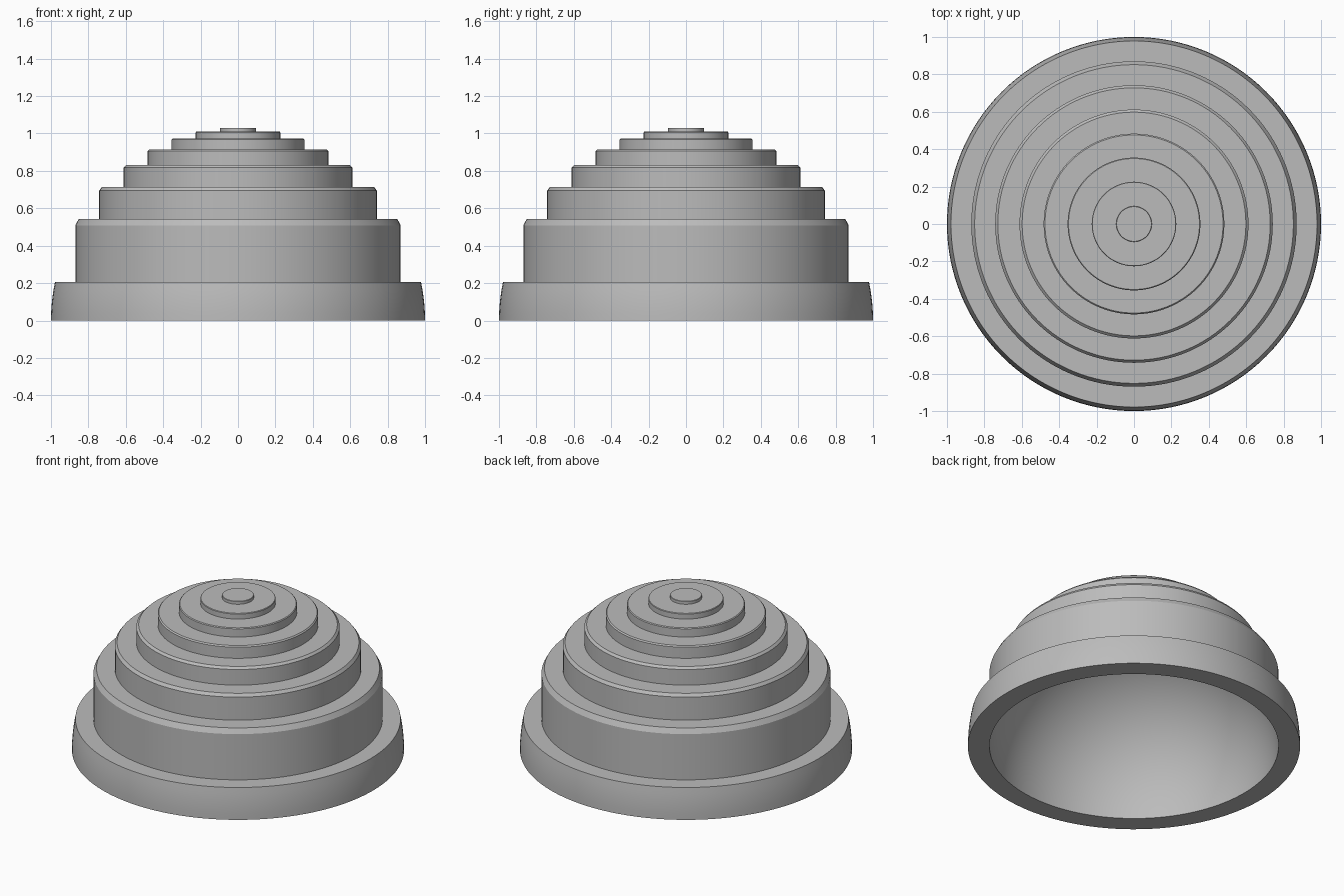
import bpy, bmesh, math

SEGMENTS = 128
INNER_RADIUS = 0.87

cube = bpy.data.objects.get("Cube")
if cube:
    bpy.data.objects.remove(cube)

# Plain grey material
grey = bpy.data.materials.new("plain grey")
grey.use_nodes = True
color = (0.5, 0.5, 0.5, 1)
grey.diffuse_color = color
grey.node_tree.nodes["Principled BSDF"].inputs["Base Color"].default_value = color

# Tiers from the top down: wall radius, top height, chamfer width, chamfer drop
tiers = [
    (0.095, 1.03, 0.002, 0.002),
    (0.226, 1.01, 0.003, 0.004),
    (0.355, 0.973, 0.005, 0.005),
    (0.483, 0.914, 0.007, 0.008),
    (0.612, 0.832, 0.014, 0.014),
    (0.742, 0.714, 0.014, 0.019),
    (0.87, 0.542, 0.018, 0.033),
]
BASE_TOP = 0.205

# Outer profile: pole, stepped tiers, then the curved base rim
profile = [(0, tiers[0][1])]
floors = [t[1] for t in tiers[1:]] + [BASE_TOP]
for (radius, top, width, drop), floor in zip(tiers, floors):
    profile += [(radius - width, top), (radius, top - drop), (radius, floor)]
for i in range(6):
    z = BASE_TOP * (1 - i / 5)
    profile.append((math.sqrt(1 - z * z), z))

# Inner profile: hollow hemisphere up to its pole
for i in range(33):
    a = math.pi / 2 * i / 32
    r = INNER_RADIUS * math.cos(a) if i < 32 else 0
    profile.append((r, INNER_RADIUS * math.sin(a)))

# Revolve the profile into a shell
bm = bmesh.new()
verts = [bm.verts.new((r, 0, z)) for r, z in profile]
edges = [bm.edges.new(pair) for pair in zip(verts, verts[1:])]
bmesh.ops.spin(bm, geom=verts + edges, cent=(0, 0, 0), axis=(0, 0, 1),
               angle=math.tau, steps=SEGMENTS, use_duplicate=False)
bmesh.ops.remove_doubles(bm, verts=bm.verts, dist=0.0001)
bmesh.ops.recalc_face_normals(bm, faces=bm.faces)
mesh = bpy.data.meshes.new("stepped_dome")
bm.to_mesh(mesh)
bm.free()
mesh.materials.append(grey)
dome = bpy.data.objects.new("stepped_dome", mesh)
bpy.context.collection.objects.link(dome)

# Smooth curves, crisp steps
bpy.ops.object.select_all(action='DESELECT')
dome.select_set(True)
bpy.context.view_layer.objects.active = dome
bpy.ops.object.shade_smooth_by_angle(angle=math.radians(20))
